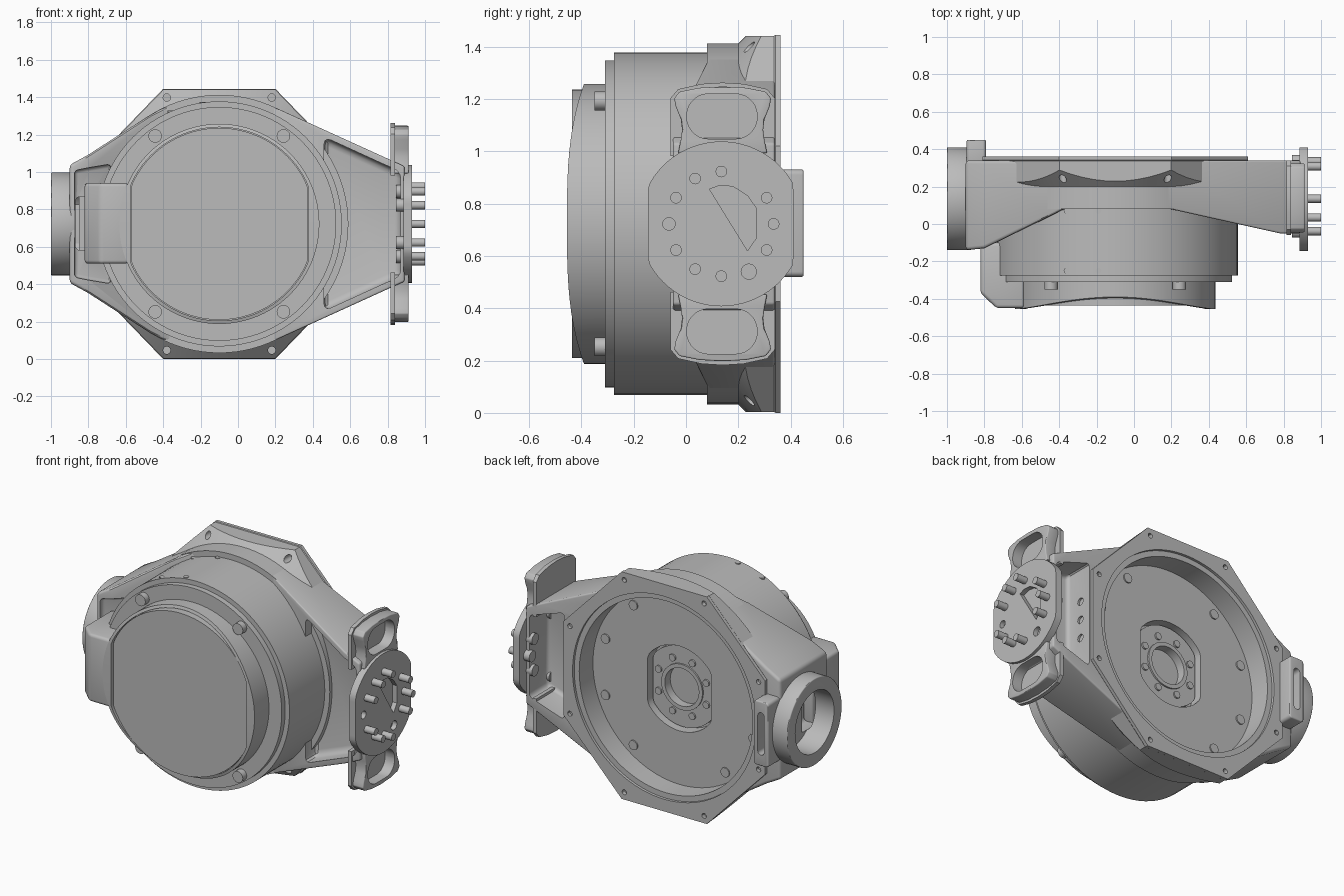
import bpy, bmesh
from math import cos, sin, pi, radians, hypot

if "Cube" in bpy.data.objects:
    bpy.data.objects.remove(bpy.data.objects["Cube"], do_unlink=True)

GREY = (0.5, 0.5, 0.5, 1)
metal = bpy.data.materials.new("grey metal")
metal.use_nodes = True
metal.diffuse_color = GREY
metal.node_tree.nodes["Principled BSDF"].inputs["Base Color"].default_value = GREY

CX, CZ = -0.1, 0.7225     # drum axis
PY = 0.135                # pipe and flange axis
parts = []


def loft(name, axis, sections, bevel=0):
    """Skin a list of (position, outline) sections along an axis."""
    place = {"x": lambda p, u, v: (p, u, v), "y": lambda p, u, v: (u, p, v),
             "z": lambda p, u, v: (u, v, p)}[axis]
    bm = bmesh.new()
    rows = [[bm.verts.new(place(p, u, v)) for u, v in pts] for p, pts in sections]
    for a, b in zip(rows, rows[1:]):
        for i in range(len(a)):
            j = (i + 1) % len(a)
            bm.faces.new((a[i], a[j], b[j], b[i]))
    bm.faces.new(rows[0])
    bm.faces.new(rows[-1])
    bmesh.ops.recalc_face_normals(bm, faces=bm.faces)
    if bevel:
        sharp = [e for e in bm.edges if e.calc_face_angle(0) > radians(25)]
        bmesh.ops.bevel(bm, geom=sharp, offset=bevel, segments=3, profile=0.5,
                        affect="EDGES", clamp_overlap=True)
    mesh = bpy.data.meshes.new(name)
    bm.to_mesh(mesh)
    bm.free()
    mesh.materials.append(metal)
    obj = bpy.data.objects.new(name, mesh)
    bpy.context.scene.collection.objects.link(obj)
    parts.append(obj)
    return obj


def prism(name, axis, a, b, pts, bevel=0):
    return loft(name, axis, [(a, pts), (b, pts)], bevel)


def circle(u, v, r, n=64, lo=-9, hi=9):
    """Circle outline, flattened where it leaves the u range lo..hi."""
    return [(min(max(u + r * cos(2 * pi * i / n), lo), hi), v + r * sin(2 * pi * i / n))
            for i in range(n)]


def rounded(u0, u1, v0, v1, r, n=5):
    pts = []
    for q, (u, v) in enumerate([(u1 - r, v1 - r), (u0 + r, v1 - r), (u0 + r, v0 + r), (u1 - r, v0 + r)]):
        for k in range(n + 1):
            a = pi / 2 * (q + k / n)
            pts.append((u + r * cos(a), v + r * sin(a)))
    return pts


def cut(targets, cutter):
    """Subtract a cutter from each target, then discard it."""
    cutter.hide_render = True
    for obj in targets:
        mod = obj.modifiers.new("cut", "BOOLEAN")
        mod.operation, mod.solver, mod.object = "DIFFERENCE", "EXACT", cutter
        bpy.context.view_layer.update()
        dg = bpy.context.evaluated_depsgraph_get()
        mesh = bpy.data.meshes.new_from_object(obj.evaluated_get(dg))
        obj.modifiers.clear()
        obj.data = mesh
    parts.remove(cutter)
    bpy.data.objects.remove(cutter, do_unlink=True)


# Drum and front ring
drum = prism("drum", "y", -0.275, 0.198, circle(CX, CZ, 0.655, 96))
prism("front_ring", "y", -0.31, -0.27, circle(CX, CZ, 0.625, 96))
for x in (-0.36, -0.19):
    for y in (-0.25, 0.07):
        top = CZ + (0.655 ** 2 - (x - CX) ** 2) ** 0.5
        prism("drum_screw", "z", top - 0.05, top + 0.004, circle(x, y, 0.016, 12))

# Front cap: rim dips away at top and bottom, flat-sided face sits inside
outer = circle(CX, CZ, 0.535, 96)
inner = circle(CX, CZ, 0.517, 96, CX - 0.476, CX + 0.476)
cap = loft("cap_rim", "y", [(-0.30, outer), (-0.455, outer), (-0.455, inner), (-0.38, inner)])
for v in cap.data.vertices:
    if v.co.y < -0.44:
        v.co.y += 0.065 * (abs(v.co.z - CZ) / 0.535) ** 3
prism("cap_face", "y", -0.435, -0.37, circle(CX, CZ, 0.513, 96, CX - 0.472, CX + 0.472))
for sx in (-1, 1):
    for sz in (-1, 1):
        prism("cap_bolt", "y", -0.35, -0.29, circle(CX + sx * 0.343, CZ + sz * 0.47, 0.036, 24))

# Cable neck joining the cap to the left side arm
prism("cap_neck", "z", 0.51, 0.94,
      [(-0.82, -0.1), (-0.82, -0.37), (-0.735, -0.45), (-0.585, -0.45), (-0.585, -0.1)], 0.018)

# Octagonal back frame, its front turned to a shallow cone, and collar
corners = [(-0.4, 1.445), (0.2, 1.445), (0.61, 1.02), (0.61, 0.425),
           (0.2, 0), (-0.4, 0), (-0.81, 0.425), (-0.81, 1.02)]


def shrink(pts, k):
    return [(CX + (x - CX) * k, CZ + (z - CZ) * k) for x, z in pts]


edge = [(a[0] + (b[0] - a[0]) * k / 10, a[1] + (b[1] - a[1]) * k / 10)
        for a, b in zip(corners, corners[1:] + corners[:1]) for k in range(10)]
rim = shrink(edge, 0.995)
core = [(CX + (x - CX) * 0.68 / hypot(x - CX, z - CZ), CZ + (z - CZ) * 0.68 / hypot(x - CX, z - CZ))
        for x, z in edge]
frame = loft("back_frame", "y", [(0.19, core), (0.25, rim), (0.337, rim), (0.342, edge), (0.362, edge)])
for v in frame.data.vertices:
    if 0.2 < v.co.y < 0.3:
        v.co.y = 0.2 + hypot(v.co.x - CX, v.co.z - CZ) - 0.69
collar = prism("collar", "y", 0.08, 0.235, circle(CX, CZ, 0.69, 96))

# Side arms, tangent to the collar: (x, front y, half height)
right = [(0.0, 0.082, 0.66), (0.186, 0.082, 0.628), (0.78, -0.05, 0.358), (0.89, -0.05, 0.308)]
left = [(-0.9, -0.14, 0.315), (-0.8, -0.13, 0.37), (-0.468, 0.032, 0.584),
        (-0.37, 0.082, 0.634), (-0.2, 0.082, 0.66)]


def block(name, rows, bevel):
    return loft(name, "x", [(x, [(y, CZ - h), (0.34, CZ - h), (0.34, CZ + h), (y, CZ + h)])
                            for x, y, h in rows], bevel)


def pocket(rows, depth, bevel):
    """Cutter that follows a sloping front face."""
    return loft("pocket_cutter", "x", [(x, [(-0.4, CZ - h), (y + depth, CZ - h),
                                            (y + depth, CZ + h), (-0.4, CZ + h)])
                                       for x, y, h in rows], bevel)


right_arm = block("right_arm", right, 0.01)
left_arm = block("left_arm", left, 0.018)
cut([right_arm], pocket([(0.46, 0.021, 0.465), (0.78, -0.05, 0.32), (0.87, -0.05, 0.28)], 0.11, 0.04))
cut([left_arm], pocket([(-0.875, -0.137, 0.285), (-0.8, -0.13, 0.3), (-0.68, -0.071, 0.32)], 0.03, 0.02))
cut([left_arm], prism("slot_cutter", "y", -0.4, 0.05, rounded(-0.87, -0.77, 0.58, 0.87, 0.03)))
cut([right_arm], prism("back_cutter", "y", 0.15, 0.6,
                       [(0.62, CZ - 0.34), (0.865, CZ - 0.26), (0.865, CZ + 0.26), (0.62, CZ + 0.34)], 0.025))
for z in (-0.12, 0, 0.12):
    cut([right_arm], prism("port_cutter", "x", 0.57, 0.65, circle(0.26, CZ + z, 0.024, 16)))

# Stepped cavity in the back
body = [frame, collar, right_arm, left_arm]
for r, y in ((0.645, 0.345), (0.61, 0.207)):
    cut(body, prism("cavity_cutter", "y", y, 0.6, circle(CX, CZ, r, 96)))
cut(body + [drum], prism("hub_cutter", "y", 0.13, 0.6, circle(CX, CZ, 0.27, 48, CX - 0.225, CX + 0.225)))

# Frame screw holes, blind from the back and from the front
for x, z in shrink(corners, 0.935):
    cut([frame], prism("hole_cutter", "y", 0.335, 0.6, circle(x, z, 0.016, 12)))
    if abs(z - CZ) > 0.5:
        cut([frame], prism("hole_cutter", "y", 0.1, 0.3, circle(x, z, 0.02, 16)))

# Output hub with bore, bolts and floor screws
hub = prism("hub", "y", 0.12, 0.175, circle(CX, CZ, 0.255, 48, CX - 0.21, CX + 0.21))
hub_lip = prism("hub_lip", "y", 0.165, 0.185, circle(CX, CZ, 0.145, 48))
cut([hub, hub_lip, drum], prism("bore_cutter", "y", 0.08, 0.6, circle(CX, CZ, 0.12, 48)))
for i in range(8):
    a = pi * (i + 0.5) / 4
    prism("hub_bolt", "y", 0.165, 0.185, circle(CX + 0.182 * cos(a), CZ + 0.182 * sin(a), 0.022, 16))
for sx in (-1, 1):
    for sz in (-1, 1):
        for deg in (19, 54):
            x, z = CX + sx * 0.55 * cos(radians(deg)), CZ + sz * 0.55 * sin(radians(deg))
            prism("floor_screw", "y", 0.2, 0.215, circle(x, z, 0.03, 20))

# Pipe socket on the left end
pipe = prism("pipe_socket", "x", -1.0, -0.87, circle(PY, CZ, 0.275, 64), 0.006)
cut([pipe, left_arm], prism("pipe_cutter", "x", -1.1, -0.85, circle(PY, CZ, 0.195, 64)))

# Slotted tab behind the pipe
tab = prism("cable_tab", "y", 0.3, 0.45, rounded(-0.895, -0.79, 0.52, 0.93, 0.02), 0.008)
cut([tab], prism("tab_cutter", "y", 0.38, 0.6, rounded(-0.865, -0.82, 0.59, 0.86, 0.022)))

# Flange disc on the right end, with window and small holes
disc = prism("flange_disc", "x", 0.885, 0.93, circle(PY, CZ, 0.315, 72, -0.145, 0.41))
cut([disc], prism("window_cutter", "x", 0.9, 1.1,
                  [(0.09, 0.855), (0.235, 0.62), (0.27, 0.67), (0.27, 0.78), (0.235, 0.83),
                   (0.18, 0.865), (0.13, 0.87)]))
for y, z, r in ((0.24, 0.54, 0.029), (-0.065, CZ, 0.024)):
    cut([disc], prism("hole_cutter", "x", 0.9, 1.1, circle(y, z, r, 20)))
for deg in (0, 30, 90, 120, 150, 210, 240, 270, 330):
    a = radians(deg)
    y, z = PY + 0.2 * cos(a), CZ + 0.2 * sin(a)
    prism("flange_pin", "x", 0.87, 1.0, circle(y, z, 0.022, 20))
    prism("pin_head", "x", 0.845, 0.89, circle(y, z, 0.035, 20))

# Clamp ears above and below the flange
for s, label in ((1, "upper"), (-1, "lower")):
    def flip(pts):
        return [(y, CZ + s * z) for y, z in pts]
    prism(label + "_ear_lip", "x", 0.815, 0.84, flip(
        [(-0.06, 0.26), (-0.06, 0.48), (-0.03, 0.515), (0.06, 0.535), (0.14, 0.54), (0.22, 0.535),
         (0.31, 0.515), (0.34, 0.48), (0.34, 0.26)]))
    ear = prism(label + "_ear", "x", 0.835, 0.912, flip(
        [(-0.03, 0.27), (-0.02, 0.32), (-0.015, 0.36), (-0.02, 0.4), (-0.04, 0.45), (-0.045, 0.48),
         (-0.025, 0.505), (0.05, 0.52), (0.14, 0.525), (0.23, 0.52), (0.305, 0.505), (0.325, 0.48),
         (0.32, 0.45), (0.3, 0.4), (0.295, 0.36), (0.3, 0.32), (0.31, 0.27)]), 0.006)
    cut([ear], prism("ear_cutter", "x", 0.845, 1.1, flip(rounded(0.003, 0.272, 0.325, 0.497, 0.083, 7))))

# Smooth round faces, keep edges crisp
for obj in bpy.context.view_layer.objects:
    obj.select_set(obj in parts)
bpy.context.view_layer.objects.active = parts[0]
bpy.ops.object.shade_smooth_by_angle(angle=radians(30))
